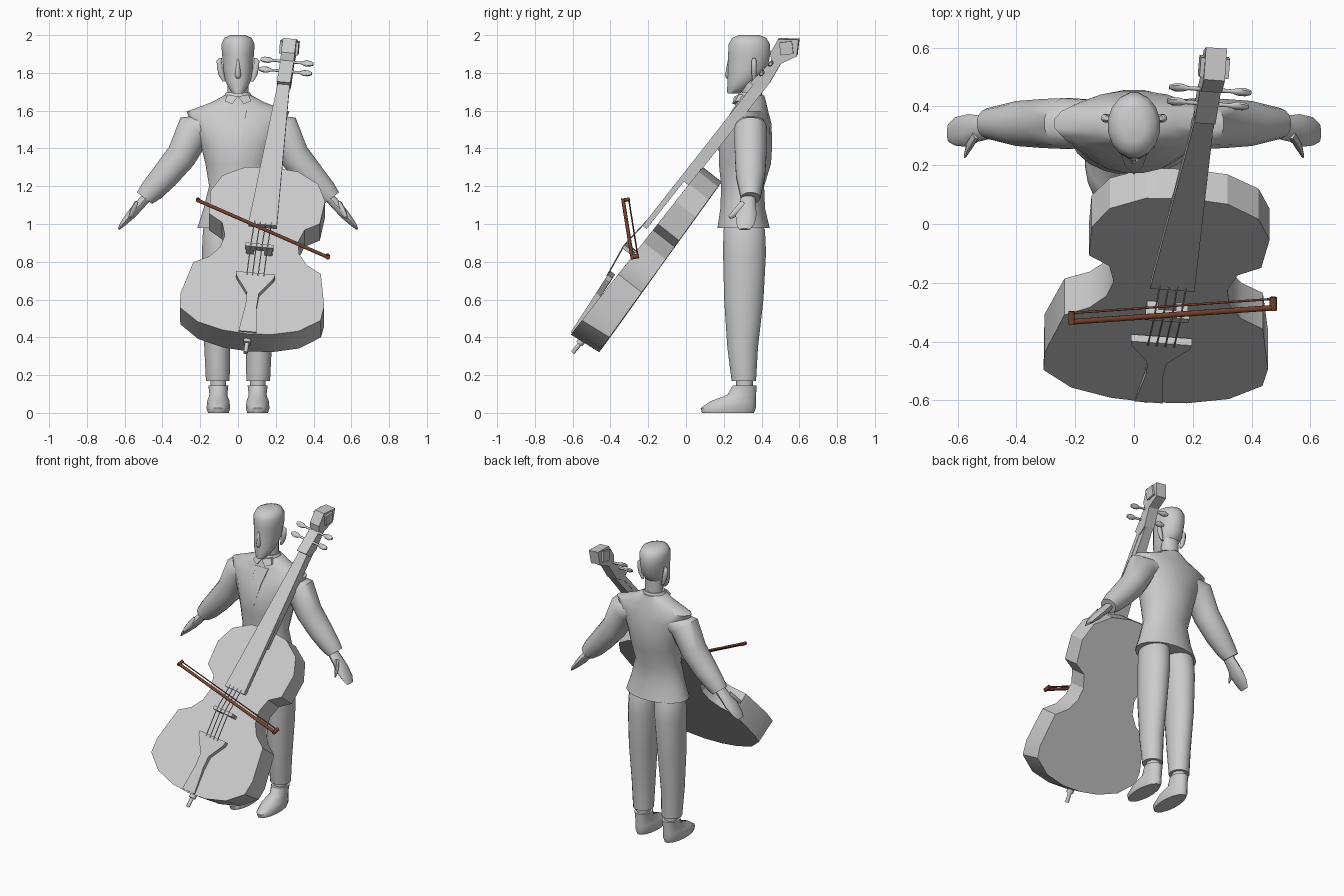
import bpy, bmesh, math
from mathutils import Vector, Matrix

cube = bpy.data.objects.get("Cube")
if cube:
    bpy.data.objects.remove(cube, do_unlink=True)


def material(name, rgb):
    mat = bpy.data.materials.new(name)
    mat.use_nodes = True
    mat.diffuse_color = (*rgb, 1)
    mat.node_tree.nodes["Principled BSDF"].inputs["Base Color"].default_value = (*rgb, 1)
    return mat


GREY = material("plain grey", (0.6, 0.6, 0.6))
BROWN = material("bow brown", (0.2, 0.06, 0.03))
SIDES = (("right", -1), ("left", 1))


def finish(name, bm, mat=GREY, matrix=None, angle=50):
    bmesh.ops.recalc_face_normals(bm, faces=bm.faces)
    mesh = bpy.data.meshes.new(name)
    bm.to_mesh(mesh)
    bm.free()
    mesh.materials.append(mat)
    obj = bpy.data.objects.new(name, mesh)
    bpy.context.collection.objects.link(obj)
    if matrix:
        obj.matrix_world = matrix
    if angle:
        bpy.ops.object.select_all(action='DESELECT')
        obj.select_set(True)
        bpy.context.view_layer.objects.active = obj
        bpy.ops.object.shade_smooth_by_angle(angle=math.radians(angle))
    return obj


def loft(name, rings, n=16, **kw):
    """Skin oval rings given as (centre, half axis a, half axis b)."""
    bm = bmesh.new()
    loops = []
    for c, a, b in rings:
        turns = [2 * math.pi * (i + 0.5) / n for i in range(n)]
        loops.append([bm.verts.new(Vector(c) + Vector(a) * math.cos(t) + Vector(b) * math.sin(t))
                      for t in turns])
    for p, q in zip(loops, loops[1:]):
        for i in range(n):
            j = (i + 1) % n
            bm.faces.new((p[i], p[j], q[j], q[i]))
    bm.faces.new(loops[0])
    bm.faces.new(loops[-1])
    return finish(name, bm, **kw)


def oval(x, y, z, rx, ry):
    return (x, y, z), (rx, 0, 0), (0, ry, 0)


def rod(name, p, q, r, n=8, **kw):
    p, q = Vector(p), Vector(q)
    d = (q - p).normalized()
    a = d.orthogonal().normalized()
    b = d.cross(a)
    return loft(name, [(p, a * r, b * r), (q, a * r, b * r)], n, **kw)


def prism(name, pts, move, angle=0, **kw):
    """Extrude a polygon of 3D points along a vector."""
    bm = bmesh.new()
    face = bm.faces.new([bm.verts.new(p) for p in pts])
    new = bmesh.ops.extrude_face_region(bm, geom=[face])
    for v in new["geom"]:
        if isinstance(v, bmesh.types.BMVert):
            v.co += Vector(move)
    return finish(name, bm, angle=angle, **kw)


# Jacket, neck and head
loft("jacket", [oval(0, *r) for r in (
    (.305, .98, .218, .14), (.3, 1.08, .185, .12), (.3, 1.2, .155, .115),
    (.312, 1.32, .175, .14), (.315, 1.42, .2, .143), (.33, 1.53, .25, .124),
    (.342, 1.595, .275, .095), (.345, 1.645, .14, .08), (.345, 1.68, .075, .07))], n=20)
loft("collar", [oval(0, .34, 1.63, .1, .085), oval(0, .34, 1.695, .065, .062)])
loft("neck", [oval(0, .345, 1.62, .058, .05), oval(0, .345, 1.8, .058, .05)])
loft("head", [oval(0, *r) for r in (
    (.248, 1.69, .026, .03), (.27, 1.715, .048, .053), (.3, 1.76, .07, .082),
    (.326, 1.82, .08, .106), (.335, 1.9, .086, .114), (.335, 1.95, .09, .112),
    (.335, 1.985, .075, .093), (.335, 2, .04, .055))])
loft("nose", [oval(0, .235, 1.77, .013, .022), oval(0, .23, 1.785, .018, .026),
              oval(0, .235, 1.88, .008, .012)], n=8, angle=80)
loft("mouth", [oval(0, .25, 1.735, .02, .03), oval(0, .25, 1.75, .03, .033),
               oval(0, .25, 1.762, .02, .03)], n=8, angle=80)
shirt_edge = [(.05, .255, 1.62), (.032, .2, 1.53)]
prism("shirt_front", shirt_edge + [(0, .168, 1.39)]
      + [(-x, y, z) for x, y, z in reversed(shirt_edge)], (0, .02, 0))

for side, s in SIDES:
    prism(side + "_collar_flap", [(0, .255, 1.675), (s * .055, .28, 1.685),
                                  (s * .07, .26, 1.65), (s * .03, .245, 1.635)], (0, .03, 0))
    loft(side + "_ear", [oval(s * x, .36, z, rx, ry) for x, z, rx, ry in (
        (.075, 1.755, .008, .008), (.088, 1.79, .016, .013),
        (.096, 1.83, .017, .015), (.1, 1.865, .014, .013), (.092, 1.878, .008, .008))], n=8)
    # Sleeve and hand follow the lowered arm
    a = Vector((s * .78, 0, .6))
    sleeve = ((.12, 1.53, .08, .08), (.228, 1.505, .1, .088), (.3, 1.36, .084, .085),
              (.39, 1.25, .076, .078), (.455, 1.178, .067, .062), (.495, 1.137, .052, .052))
    loft(side + "_sleeve", [((s * x, .342, z), a * w, (0, d, 0)) for x, z, w, d in sleeve])
    hand = ((.48, 1.145, .028, .038, .33), (.53, 1.09, .028, .045, .325),
            (.565, 1.05, .026, .056, .318), (.61, 1, .016, .048, .315),
            (.632, .972, .006, .03, .31))
    loft(side + "_hand", [((s * x, y, z), a * w, (0, d, 0)) for x, z, w, d, y in hand], n=10)
    loft(side + "_thumb", [((s * .535, .31, 1.1), a * .018, (0, .02, -.02)),
                           ((s * .56, .265, 1.06), a * .016, (0, .012, -.016)),
                           ((s * .575, .23, 1.035), a * .006, (0, .005, -.008))], n=8)
    # Trouser leg, sock and shoe
    loft(side + "_trouser_leg", [oval(s * x, y, z, rx, ry) for x, y, z, rx, ry in (
        (.107, .306, .17, .064, .066), (.11, .3, .35, .07, .083), (.108, .306, .6, .082, .106),
        (.1, .31, .85, .093, .116), (.095, .308, .97, .092, .112), (.085, .3, 1.04, .075, .085))])
    loft(side + "_sock", [oval(s * .104, .31, .1, .042, .045), oval(s * .104, .31, .2, .042, .045)])
    loft(side + "_shoe", [oval(s * .104, *r) for r in (
        (.222, 0, .056, .14), (.224, .025, .064, .149), (.25, .062, .06, .122),
        (.295, .095, .048, .078), (.31, .145, .054, .064))])

# Cello space: x across, y along the neck, z out of the front
along = Vector((.117, .614, .781)).normalized()
across = along.cross(Vector((0, -.79, .62))).normalized()
out = across.cross(along)
CELLO = Matrix((across, along, out)).transposed().to_4x4()
CELLO.translation = (.115, -.26, .86)


def symmetric(half):
    return half + [(-x, y) for x, y in reversed(half) if x]


def plate(name, pts, low, high, **kw):
    return prism(name, [(x, y, low) for x, y in pts], (0, 0, high - low), matrix=CELLO, **kw)


half = [(0, -.565), (.13, -.555), (.27, -.515), (.375, -.43), (.383, -.335), (.34, -.12),
        (.26, -.07), (.21, 0), (.195, .08), (.22, .165), (.295, .215), (.305, .37),
        (.255, .48), (.14, .55), (0, .565)]
body = plate("cello_body", symmetric(half), 0, -.16, angle=25)
for v in body.data.vertices:
    if v.co.z < -.1:
        v.co.z = -.152 + .042 * v.co.y  # shallower at the shoulders
        if v.co.y < -.4:
            v.co.y += .02  # back tucks in at the bottom

plate("fingerboard", symmetric([(.076, .13), (.03, 1.13)]), .03, .058)
plate("cello_neck", symmetric([(.055, .45), (.028, 1.14)]), -.005, .04)
plate("bridge", symmetric([(.075, -.03), (.075, -.008)]), .035, .068)
for side, s in SIDES:
    plate(side + "_bridge_foot", [(s * .03, -.03), (s * .07, -.03), (s * .07, -.01),
                                  (s * .03, -.01)], 0, .04)
tail = plate("tailpiece", symmetric([(.048, -.555), (.03, -.39), (.032, -.31), (.1, -.21),
                                     (.104, -.185)]), .012, .042)
for v in tail.data.vertices:
    v.co.z += .09 * (v.co.y + .18)  # slopes down to the bottom edge
for i in range(4):
    x = (i - 1.5) * .03
    rod(f"string_{i + 1}", (x, -.2, .042), (x, -.02, .07), .003, 6, matrix=CELLO)
    rod(f"upper_string_{i + 1}", (x, -.02, .07), (x, .15, .056), .003, 6, matrix=CELLO)

# End pin
rod("end_pin", (0, -.52, -.068), (0, -.64, -.068), .012, matrix=CELLO)
rod("end_pin_collar", (0, -.53, -.066), (0, -.58, -.066), .022, matrix=CELLO)

# Peg box, scroll and pegs
box = [(1.08, .078), (1.24, .06), (1.27, .09), (1.354, .104), (1.42, .016), (1.344, -.03),
       (1.26, .012), (1.14, -.005), (1.08, .02)]
prism("peg_box", [(-.036, y, z) for y, z in box], (.072, 0, 0), matrix=CELLO)
rod("scroll", (-.05, 1.345, .04), (.05, 1.345, .04), .048, 4, matrix=CELLO, angle=0)
for row, (y, z) in (("lower", (1.167, .06)), ("upper", (1.237, .054))):
    for side, s in SIDES:
        profile = ((.02, .008, .008), (.075, .007, .007), (.095, .017, .012),
                   (.12, .018, .012), (.14, .009, .008))
        loft(f"{side}_{row}_peg", [((s * x, y, z), (0, a, 0), (0, 0, b)) for x, a, b in profile],
             n=8, matrix=CELLO)

# Bow: stick, hair, tip and frog
tip, frog = Vector((-.212, -.333, 1.125)), Vector((.474, -.285, .825))
gap = Vector((0, .03, .005))
rod("bow_stick", tip, frog, .01, mat=BROWN)
rod("bow_hair", tip + gap, frog + gap, .004, mat=BROWN)
rod("bow_tip", tip - gap * .3, tip + gap * 1.2, .011, mat=BROWN)
rod("bow_frog", frog - gap * .3, frog + gap * 1.2, .013, mat=BROWN)
